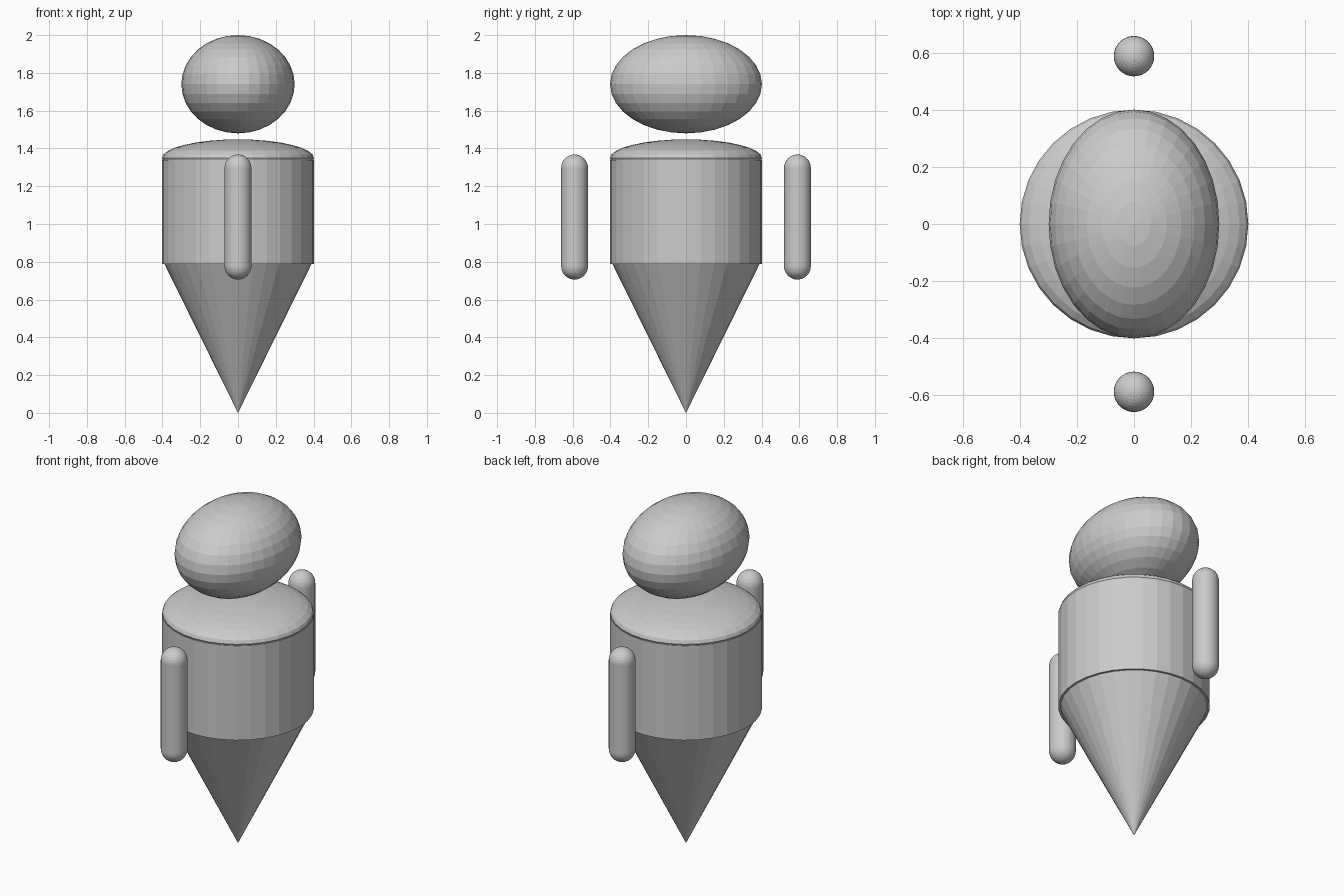
import bpy

if "Cube" in bpy.data.objects:
    bpy.data.objects.remove(bpy.data.objects["Cube"])


def ball(name, center, radii):
    bpy.ops.mesh.primitive_uv_sphere_add(segments=32, ring_count=16, radius=1, location=center)
    ob = bpy.context.object
    ob.name = name
    ob.scale = radii
    bpy.ops.object.transform_apply(location=False, rotation=False, scale=True)
    return ob


def tube(name, x, y, z0, z1, r0, r1):
    bpy.ops.mesh.primitive_cone_add(vertices=32, radius1=r0, radius2=r1, depth=z1 - z0,
                                    location=(x, y, (z0 + z1) / 2))
    ob = bpy.context.object
    ob.name = name
    return ob


# Pointed base, drum-shaped torso and domed shoulders
tube("pointed_base", 0, 0, 0, 0.795, 0, 0.393)
tube("torso", 0, 0, 0.788, 1.34, 0.402, 0.402)
ball("shoulder_dome", (0, 0, 1.349), (0.402, 0.402, 0.099))

# Egg-shaped head, longer front to back
ball("head", (0, 0, 1.74), (0.30, 0.402, 0.26))

# Floating arms: shaft with round ends
for side, y in (("front", -0.59), ("back", 0.59)):
    tube(side + "_arm", 0, y, 0.777, 1.297, 0.071, 0.071)
    ball(side + "_arm_top", (0, y, 1.297), (0.071, 0.071, 0.071))
    ball(side + "_arm_bottom", (0, y, 0.777), (0.071, 0.071, 0.071))
